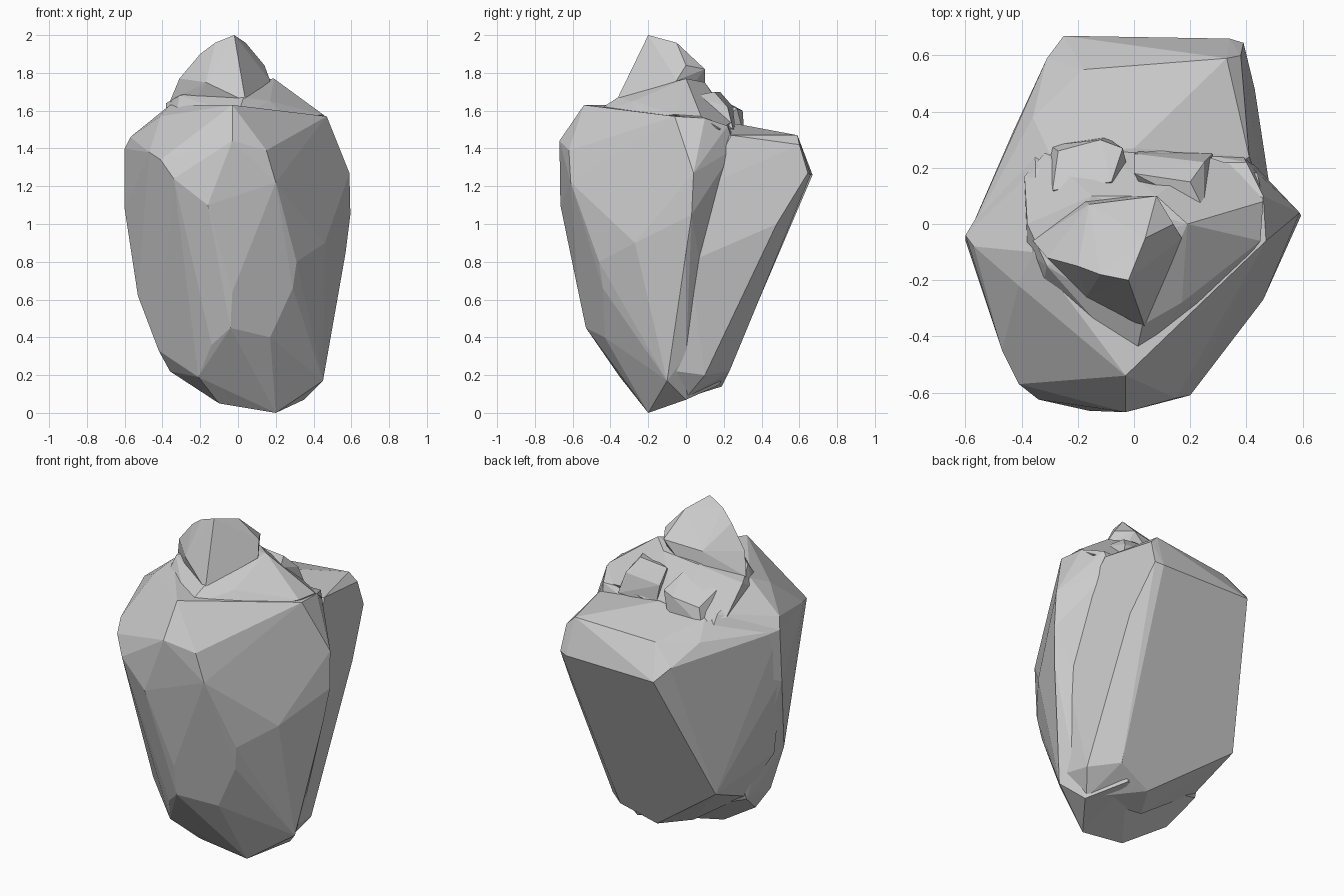
import bpy, bmesh


def stone(name, pts):
    """Flat-faced boulder: the convex hull of a few corner points."""
    bm = bmesh.new()
    for p in pts:
        bm.verts.new(p)
    res = bmesh.ops.convex_hull(bm, input=bm.verts)
    junk = [g for g in res["geom_interior"] if isinstance(g, bmesh.types.BMVert)]
    bmesh.ops.delete(bm, geom=junk, context='VERTS')
    bmesh.ops.dissolve_limit(bm, angle_limit=0.05, verts=bm.verts, edges=bm.edges)
    bmesh.ops.recalc_face_normals(bm, faces=bm.faces)
    me = bpy.data.meshes.new(name)
    bm.to_mesh(me)
    bm.free()
    ob = bpy.data.objects.new(name, me)
    bpy.context.collection.objects.link(ob)
    return ob


# main body: front, left and right facets tapering to the foot
rock = stone("rock", [
    (-.03, -.54, 1.63), (-.03, -.67, 1.44), (-.16, -.665, 1.1), (-.34, -.625, 1.24),
    (-.41, -.57, 1.34), (-.47, -.45, 1.38), (-.41, -.22, 1.57), (.15, -.62, 1.39),
    (.20, -.61, 1.22), (-.60, -.04, 1.40), (-.60, -.06, 1.08), (-.57, -.08, 1.46),
    (.59, .04, 1.27), (.595, .03, 1.05), (.57, .0, .85), (.47, -.06, 1.57),
    (.46, .1, 1.56), (.31, -.46, .80), (.29, -.44, .66), (.46, -.27, .9),
    (-.03, -.57, .64), (-.04, -.53, .45), (.17, -.43, .40), (-.14, -.46, .36),
    (-.53, -.18, .62), (-.42, -.21, .33), (-.21, -.35, .19), (-.36, -.15, .22),
    (-.42, .02, .35), (-.10, -.22, .05), (.20, -.20, .0),
    (.35, 0, .07), (.45, -.10, .17), (.44, .0, .3), (.20, .18, .15),
    (-.36, .36, 1.3), (-.35, .2, 1.52), (.38, .26, 1.4), (.40, .22, 1.52),
    (-.36, -.1, 1.63)])

# back shoulder, overhanging towards the rear
shoulder = stone("back_shoulder", [
    (-.25, .67, 1.26), (.34, .66, 1.26), (.39, .645, 1.27), (.38, .60, 1.42),
    (.33, .59, 1.47), (-.18, .55, 1.44), (-.31, .59, 1.33), (-.36, .38, 1.42),
    (.43, .48, 1.0), (.41, .24, 1.47), (.43, .28, .66), (-.595, -.05, 1.39),
    (-.595, -.07, 1.1), (-.43, .33, .50), (.06, .19, .14), (.28, .23, .22),
    (.42, .1, .20), (.50, .02, .80), (.46, .1, 1.2), (.44, -.05, .22),
    (-.52, -.1, .61), (-.41, .03, .37), (0, .27, 1.53), (-.3, .25, 1.50),
    (0, -.1, 1.5), (.34, 0, .08), (-.05, 0, .12)])

# low mound under the peak
mound = stone("mound", [
    (-.38, .0, 1.64), (-.39, .17, 1.50), (-.32, .25, 1.49), (-.13, .29, 1.48),
    (0, .27, 1.50), (.26, .24, 1.54), (.44, .18, 1.50), (.46, .08, 1.57),
    (.19, .0, 1.77), (.08, .1, 1.75), (-.15, .1, 1.73), (-.31, -.15, 1.68),
    (.03, -.36, 1.67), (.17, -.28, 1.65), (.45, -.06, 1.58), (.28, -.28, 1.55),
    (.0, -.5, 1.58), (-.33, -.24, 1.55), (-.38, -.1, 1.58), (0, -.1, 1.35)])

# summit block
peak = stone("peak", [
    (-.02, -.20, 2.0), (-.12, -.18, 1.96), (.04, -.05, 1.96), (-.20, -.15, 1.90),
    (.14, 0, 1.84), (.08, .10, 1.82), (-.16, .07, 1.80), (-.31, -.12, 1.77),
    (-.36, -.06, 1.65), (-.17, -.26, 1.75), (.02, -.31, 1.76), (.04, -.37, 1.65),
    (.17, -.05, 1.76), (.12, -.1, 1.55), (-.2, .1, 1.55), (-.3, -.1, 1.55),
    (.04, -.33, 1.55)])

# small stepped ledges on the rear of the mound
ledge_a = stone("ledge_right", [
    (.0, .18, 1.70), (.2, .15, 1.70), (.25, .22, 1.62), (.0, .25, 1.62),
    (.02, .26, 1.5), (.28, .25, 1.5), (.1, 0, 1.55), (.25, .05, 1.68)])
ledge_b = stone("ledge_left", [
    (-.29, .12, 1.62), (-.08, .15, 1.68), (-.04, .27, 1.61), (-.12, .30, 1.60),
    (-.27, .26, 1.56), (-.1, .31, 1.46), (-.30, .28, 1.46), (-.2, .0, 1.5),
    (0, .1, 1.5)])

# fuse everything into one rock
bpy.context.view_layer.objects.active = rock
for part in (shoulder, mound, peak, ledge_a, ledge_b):
    mod = rock.modifiers.new("fuse", 'BOOLEAN')
    mod.operation = 'UNION'
    mod.solver = 'EXACT'
    mod.object = part
    bpy.ops.object.modifier_apply(modifier=mod.name)
    bpy.data.objects.remove(part)
